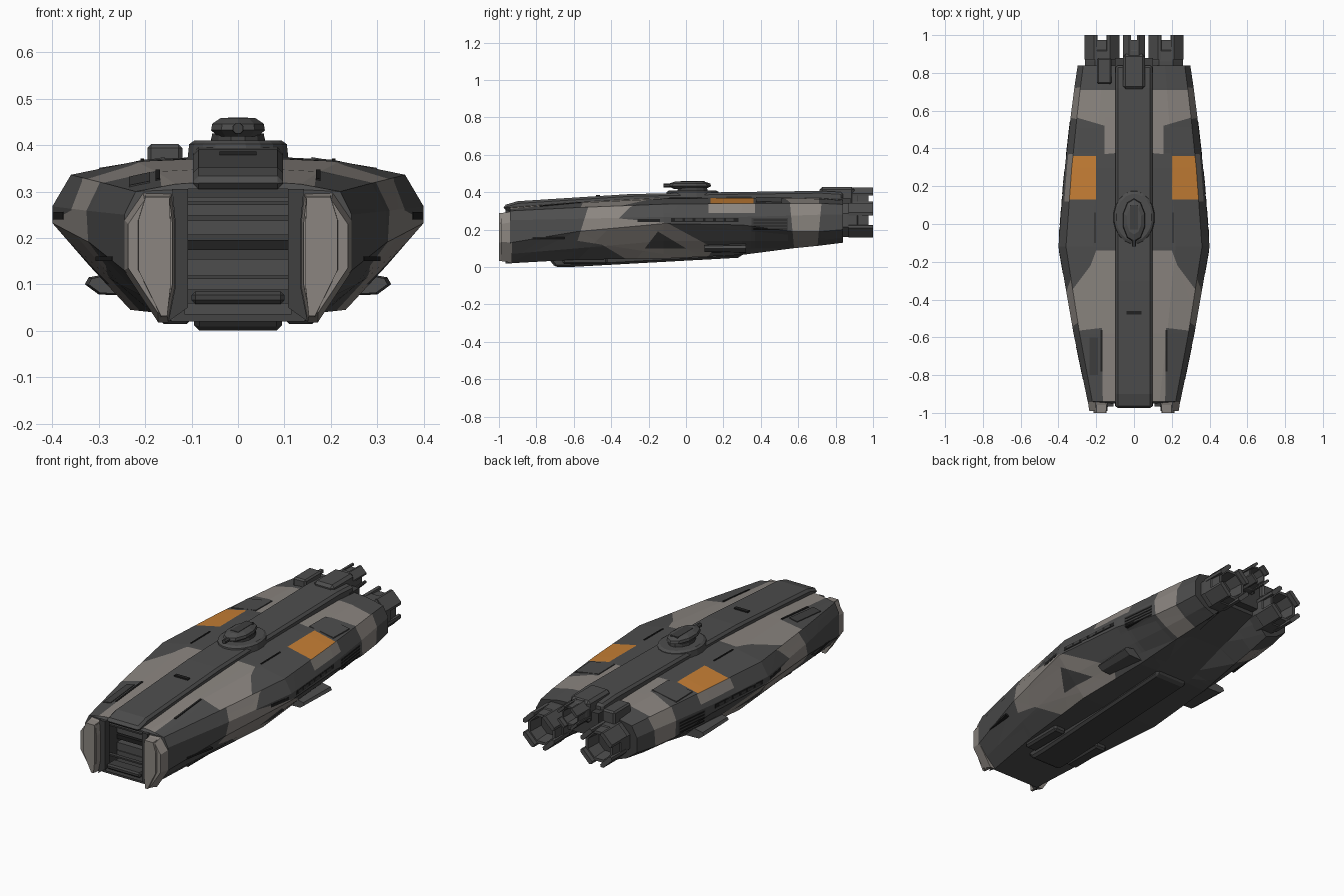
import bpy, bmesh, math
from mathutils import Vector

if "Cube" in bpy.data.objects:
    bpy.data.objects.remove(bpy.data.objects["Cube"])

def mat(name, r, g, b):
    m = bpy.data.materials.new(name)
    m.diffuse_color = (r, g, b, 1)
    m.use_nodes = True
    m.node_tree.nodes["Principled BSDF"].inputs["Base Color"].default_value = m.diffuse_color
    return m

DARK = mat("dark grey hull", 0.075, 0.075, 0.075)
BEIGE = mat("warm grey camouflage", 0.258, 0.235, 0.215)
ORANGE = mat("orange panel", 0.56, 0.21, 0.035)
METAL = mat("charcoal metal", 0.05, 0.05, 0.05)
BLACK = mat("black recess", 0.015, 0.015, 0.015)
MATS = [DARK, BEIGE, ORANGE, METAL, BLACK]

def finish(name, bm, mats, mirror=False, bevel=0):
    me = bpy.data.meshes.new(name)
    bm.to_mesh(me)
    bm.free()
    ob = bpy.data.objects.new(name, me)
    bpy.context.collection.objects.link(ob)
    for m in mats:
        me.materials.append(m)
    if bevel:
        b = ob.modifiers.new("bevel", 'BEVEL')
        b.width, b.segments, b.limit_method = bevel, 1, 'ANGLE'
    if mirror:
        ob.modifiers.new("mirror", 'MIRROR')
    return ob

def prism(name, pts, axis, a, b, m, mirror=False, bevel=0, shrink=1.0):
    """Extrude a 2D outline along x, y or z; the end at a can be shrunk."""
    put = {'x': lambda p, t: (t, p[0], p[1]), 'y': lambda p, t: (p[0], t, p[1]),
           'z': lambda p, t: (p[0], p[1], t)}[axis]
    c = [sum(p[i] for p in pts) / len(pts) for i in (0, 1)]
    small = [[c[i] + (p[i] - c[i]) * shrink for i in (0, 1)] for p in pts]
    bm = bmesh.new()
    r0 = [bm.verts.new(put(p, a)) for p in small]
    r1 = [bm.verts.new(put(p, b)) for p in pts]
    bm.faces.new(r0)
    bm.faces.new(r1)
    for i in range(len(pts)):
        j = (i + 1) % len(pts)
        bm.faces.new((r0[i], r0[j], r1[j], r1[i]))
    bmesh.ops.recalc_face_normals(bm, faces=bm.faces)
    return finish(name, bm, [m], mirror, bevel)

def box(name, x0, x1, y0, y1, z0, z1, m, mirror=False, bevel=0):
    return prism(name, [(x0, y0), (x1, y0), (x1, y1), (x0, y1)], 'z', z0, z1, m, mirror, bevel)

def lathe(name, rings, axis, centre, n, m, sx=1.0, mirror=False):
    """Closed stack of n-sided rings (position, radius) along y or z."""
    bm, prev = bmesh.new(), None
    for t, r in rings:
        row = []
        for k in range(n):
            a = 2 * math.pi * (k + 0.5) / n
            u, v = r * math.cos(a) * sx, r * math.sin(a)
            p = (u, t, v) if axis == 'y' else (u, v, t)
            row.append(bm.verts.new(Vector(p) + Vector(centre)))
        if prev:
            for k in range(n):
                bm.faces.new((prev[k], prev[(k + 1) % n], row[(k + 1) % n], row[k]))
        else:
            bm.faces.new(row)
        prev = row
    bm.faces.new(prev)
    bmesh.ops.recalc_face_normals(bm, faces=bm.faces)
    return finish(name, bm, [m], mirror)

# Hull stations: y, half width, z of top, shoulder, upper/lower side, low edge, bottom, belly valley
ST = [(-0.94, .245, .325, .300, .250, .130, .07, .020, .020),
      (-0.58, .320, .352, .318, .258, .190, .10, .040, .040),
      (-0.12, .400, .374, .336, .268, .232, .14, .045, .045),
      (0.30, .366, .378, .340, .268, .225, .14, .065, .070),
      (0.57, .335, .375, .340, .275, .190, .14, .100, .150),
      (0.72, .316, .373, .340, .280, .190, .145, .115, .190),
      (0.84, .298, .365, .335, .280, .200, .155, .130, .220)]

def station(y):
    for a, b in zip(ST, ST[1:]):
        if y <= b[0]:
            t = (y - a[0]) / (b[0] - a[0])
            return [p + (q - p) * t for p, q in zip(a, b)]
    return ST[-1]

def section(s):
    y, w, zt, zs, zu, zl, zL, zb, zv = s
    return [(0, zt), (.55 * w, zt - .009), (.90 * w, zs), (w, zu), (w, zl), (.80 * w, zL),
            (.58 * w, zb), (.28 * w, zv), (0, zv)]

# Hull half, lofted from the bay back wall, out to the bay mouth and along the body
bay = [(0, .305), (.06, .305), (.115, .305), (.115, .24), (.115, .16), (.115, .1),
       (.115, .06), (.05, .06), (0, .06)]
rows = [(-0.80, bay), (-0.95, bay)] + [(s[0], section(s)) for s in ST]
bm = bmesh.new()
grid = [[bm.verts.new((x, y, z)) for x, z in pts] for y, pts in rows]
for i in range(len(grid) - 1):
    for k in range(len(bay) - 1):
        f = bm.faces.new((grid[i][k], grid[i][k + 1], grid[i + 1][k + 1], grid[i + 1][k]))
        f.material_index = 3 if i == 0 else 0
bm.faces.new(grid[0][::-1]).material_index = 3
bm.faces.new(grid[-1]).material_index = 3
bm.normal_update()

def inside(p, poly):
    hit = False
    for (x1, y1), (x2, y2) in zip(poly, poly[1:] + poly[:1]):
        if (y1 > p[1]) != (y2 > p[1]) and p[0] < (x2 - x1) * (p[1] - y1) / (y2 - y1) + x1:
            hit = not hit
    return hit

def paint(poly, top, idx):
    """Cut the hull along a patch outline seen from the top or the side, then colour it."""
    ax = (0, 1) if top else (1, 2)
    ok = lambda f: (f.normal.z > .75) == top and abs(f.normal.y) < .7 and f.material_index != 3
    for p, q in zip(poly, poly[1:] + poly[:1]):
        co, no = Vector((0, 0, 0)), Vector((0, 0, 0))
        co[ax[0]], co[ax[1]] = p
        no[ax[0]], no[ax[1]] = q[1] - p[1], p[0] - q[0]
        fs = [f for f in bm.faces if ok(f)]
        geom = set(fs) | {e for f in fs for e in f.edges} | {v for f in fs for v in f.verts}
        bmesh.ops.bisect_plane(bm, geom=list(geom), dist=1e-5, plane_co=co, plane_no=no.normalized())
        bm.normal_update()
    for f in bm.faces:
        c = f.calc_center_median()
        belly = not top and c.x < .58 * station(c.y)[1]
        if ok(f) and not belly and inside((c[ax[0]], c[ax[1]]), poly):
            f.material_index = idx

# Camouflage and orange panels on the deck
paint([(.05, -.14), (.20, -.14), (.23, -.22), (.38, -.42), (.34, -.57), (.17, -.55), (.165, -.945), (.05, -.945)], True, 1)
paint([(.05, .71), (.34, .71), (.36, .58), (.155, .52), (.155, .37), (.05, .38)], True, 1)
paint([(.20, .13), (.40, .13), (.40, .36), (.20, .36)], True, 2)
# Camouflage on the flanks
paint([(-.58, .14), (-.52, .33), (-.45, .38), (-.17, .38), (-.30, .32), (-.36, .26), (-.10, .235), (.15, .10), (.1, .03), (-.3, .03), (-.45, .12)], False, 1)
paint([(-.22, .10), (-.15, .19), (0, .10)], False, 3)
paint([(.12, .29), (.37, .29), (.37, .36), (.12, .36)], False, 1)
paint([(.55, .40), (.73, .40), (.70, .08), (.58, .08)], False, 1)
paint([(.35, .19), (.545, .19), (.545, .262), (.35, .262)], False, 3)
finish("hull", bm, MATS, mirror=True)

# Raised spine along the deck, and keel below
prism("spine", [(-.975, .305), (-.975, .33), (-.90, .352), (-.30, .390), (.2, .400), (.72, .407), (.84, .40), (.84, .30)],
      'x', -.097, .097, DARK, bevel=.012)
prism("keel", [(-.74, .05), (-.70, .0), (-.62, 0), (.29, .05), (.32, .10), (-.5, .08)], 'x', -.095, .095, METAL, bevel=.012)
box("spine_hatch", -.04, .04, -.48, -.46, .37, .386, BLACK)
box("deck_block", -.195, -.12, .74, .88, .33, .402, DARK, bevel=.008)

# Bow doors, bay fittings and chin
prism("bow_door", [(.142, .300), (.205, .300), (.246, .24), (.246, .13), (.172, .018), (.150, .018), (.135, .09), (.135, .24)],
      'y', -.99, -.93, BEIGE, True, shrink=.86)
prism("bow_door_blade", [(.147, .292), (.200, .292), (.216, .24), (.216, .13), (.166, .028), (.152, .028), (.145, .09), (.145, .24)],
      'y', -1.0, -.95, BEIGE, True, shrink=.97)
prism("bay_frame", [(.108, .305), (.142, .305), (.136, .24), (.136, .09), (.15, .02), (.108, .05)], 'y', -.965, -.93, METAL, True)
for z, h, m in ((.10, .012, DARK), (.135, .02, DARK), (.185, .011, BLACK), (.222, .016, DARK), (.268, .02, DARK)):
    box("bay_slat", -.112, .112, -.86, -.80, z - h, z + h, m)
for z in (.115, .275):
    box("bay_rail", -.115, .115, -.93, -.91, z - .004, z + .004, METAL)
box("bay_lip", -.10, .10, -.97, -.90, .058, .085, METAL, bevel=.008)
box("bay_sill", -.115, .115, -.95, -.90, .035, .06, DARK)

# Slots and rails along the flanks
def side_plate(name, y0, y1, z0, z1, m, out=.004):
    a, b = station(y0)[1], station(y1)[1]
    prism(name, [(a - .02, y0), (a + out, y0), (b + out, y1), (b - .02, y1)], 'z', z0, z1, m, True)

for y0, y1, z0, z1 in ((-.82, -.65, .150, .160), (-.26, -.14, .240, .256), (-.08, .28, .242, .262)):
    side_plate("side_slot", y0, y1, z0, z1, BLACK, .0015)
for k in range(4):
    side_plate("side_vent", .36, .54, .2 + k * .016, .207 + k * .016, BLACK, .002)
for k in range(6):
    side_plate("side_rail", -.06 + k * .055, -.02 + k * .055, .245, .259, METAL, .003)

# Slots and plates on the deck
def deck_plate(name, x0, x1, y0, y1, m, h=.004, mirror=True):
    bm = bmesh.new()
    bmesh.ops.create_cube(bm, size=1)
    for v in bm.verts:
        x, y = (x1 if v.co.x > 0 else x0), (y1 if v.co.y > 0 else y0)
        sec = section(station(y))
        (xa, za), (xb, zb) = sec[1], sec[2]
        z = za + (zb - za) * max(0, (abs(x) - xa) / (xb - xa))
        v.co = (x, y, z + (h if v.co.z > 0 else -.012))
    return finish(name, bm, [m], mirror)

deck_plate("deck_slot", .168, .178, -.78, -.56, BLACK)
deck_plate("deck_slot_mid", .203, .210, -.10, .06, BLACK)
deck_plate("deck_vent_panel", .158, .30, .375, .51, DARK, .006)
deck_plate("bow_panel", -.235, -.19, -.80, -.60, METAL, .004, False)

# Lower stabiliser winglets
prism("winglet", [(.20, .075), (.30, .078), (.33, .10), (.322, .115), (.24, .13)], 'y', .10, .32, DARK, True, shrink=.85)
box("belly_pod", .10, .17, -.66, -.42, .015, .06, METAL, True, .01)

# Turret on its ring
lathe("turret_ring", [(.37, .145), (.402, .14), (.410, .125)], 'z', (0, .035, 0), 20, DARK, .76)
lathe("turret_neck", [(.40, .085), (.425, .08)], 'z', (0, .035, 0), 12, METAL, .72)
lathe("turret_body", [(.418, .085), (.432, .115), (.446, .11), (.458, .075)], 'z', (0, .02, 0), 10, DARK, .53)
box("turret_top", -.022, .022, -.03, .10, .45, .46, METAL)
lathe("turret_barrel", [(-.12, .012), (0, .014)], 'y', (0, 0, .436), 8, METAL)

# Engines: nozzle shell with a hollow throat, ringed by petals
def engine(tag, cx, cz, r, y0, mirror):
    lathe(tag + "_engine", [(y0, r), (.86, r * 1.08), (.915, r * 1.06), (.92, r), (.975, r * .96), (.975, r * .78), (.89, r * .7)],
          'y', (cx, 0, cz), 8, DARK, mirror=mirror)
    lathe(tag + "_throat", [(.885, r * .6), (.897, r * .66)], 'y', (cx, 0, cz), 8, METAL, mirror=mirror)
    for k in range(4):
        a = math.pi / 4 + k * math.pi / 2
        d, t = Vector((math.cos(a), math.sin(a))), Vector((-math.sin(a), math.cos(a)))
        c = Vector((cx, cz))
        pts = [c + d * r * u + t * r * v for u, v in ((.80, -.42), (.92, -.5), (1.06, -.40), (1.06, .40), (.92, .5), (.80, .42))]
        prism(tag + "_petal", [tuple(p) for p in pts], 'y', .87, 1.0, DARK, mirror)

engine("side", .170, .250, .090, .76, True)
engine("centre", 0, .366, .056, .72, False)
box("centre_engine_fairing", -.058, .058, .715, .90, .31, .428, DARK, bevel=.014)
box("engine_bridge", -.10, .10, .80, .88, .24, .37, METAL)
